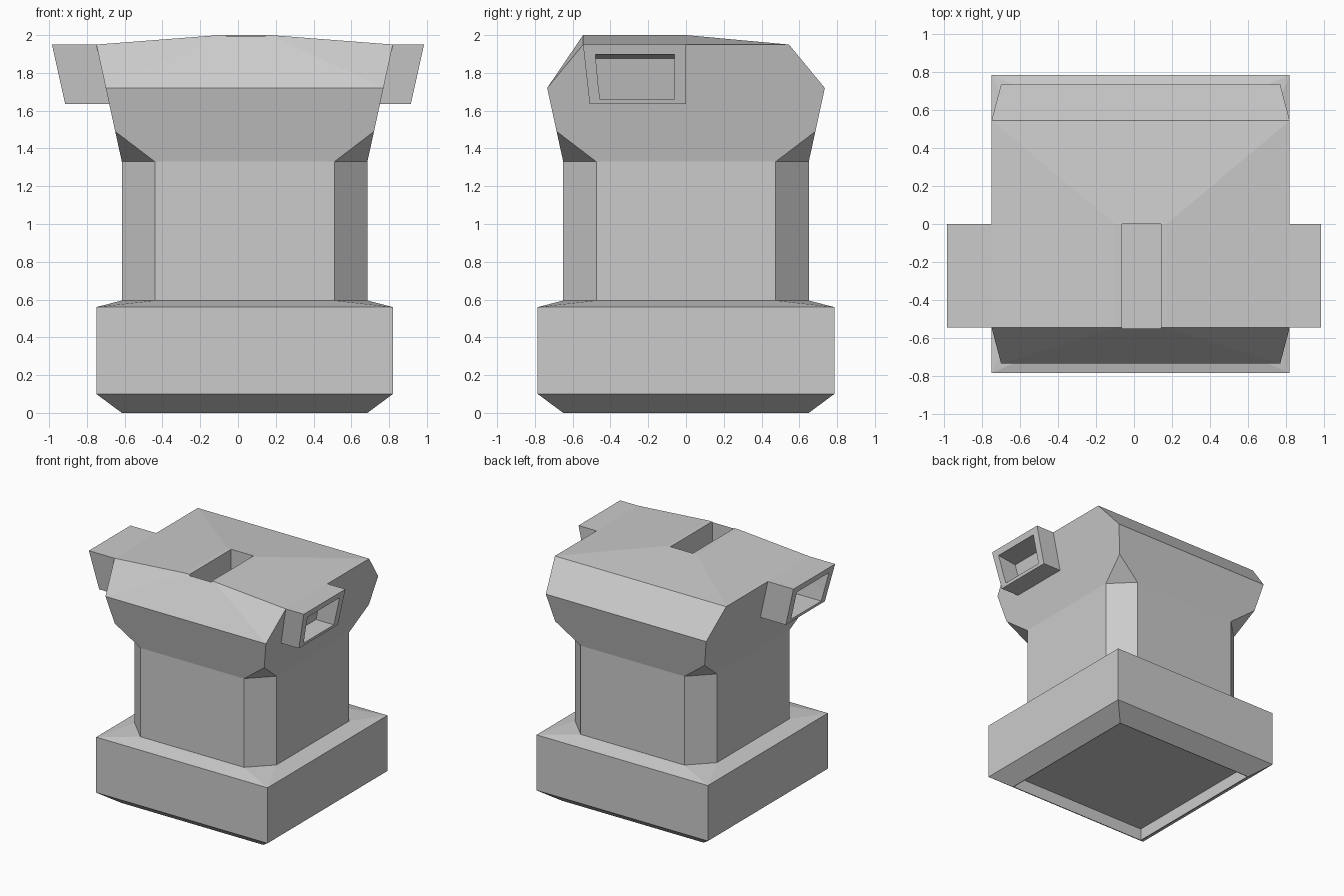
import bpy, bmesh
from mathutils import Vector

if "Cube" in bpy.data.objects:
    bpy.data.objects.remove(bpy.data.objects["Cube"])

grey = bpy.data.materials.new("stone_grey")
grey.use_nodes = True
grey.diffuse_color = (0.6, 0.6, 0.6, 1)
grey.node_tree.nodes["Principled BSDF"].inputs["Base Color"].default_value = (0.6, 0.6, 0.6, 1)

CX = 0.035  # body sits slightly off the middle between the arms


def hull(name, points, offset=0.0):
    """Flat-faced convex solid around the given points."""
    bm = bmesh.new()
    for p in points:
        bm.verts.new(Vector(p) + Vector((offset, 0, 0)))
    out = bmesh.ops.convex_hull(bm, input=bm.verts)
    spare = {v for v in out["geom_interior"] + out["geom_unused"]
             if isinstance(v, bmesh.types.BMVert)}
    bmesh.ops.delete(bm, geom=list(spare), context="VERTS")
    bmesh.ops.dissolve_limit(bm, angle_limit=0.01, verts=bm.verts, edges=bm.edges)
    bmesh.ops.recalc_face_normals(bm, faces=bm.faces)
    mesh = bpy.data.meshes.new(name)
    bm.to_mesh(mesh)
    bm.free()
    mesh.materials.append(grey)
    ob = bpy.data.objects.new(name, mesh)
    bpy.context.scene.collection.objects.link(ob)
    return ob


def rect(hx, hy, z):
    return [(sx * hx, sy * hy, z) for sx in (-1, 1) for sy in (-1, 1)]


def octagon(h, inner, z):
    return rect(h, inner, z) + rect(inner, h, z)


def box(x0, x1, y0, y1, z0, z1):
    return [(x, y, z) for x in (x0, x1) for y in (y0, y1) for z in (z0, z1)]


def cut(ob, cutter):
    """Subtract the cutter and remove it."""
    cutter.hide_render = True
    mod = ob.modifiers.new("cut", "BOOLEAN")
    mod.operation, mod.solver, mod.object = "DIFFERENCE", "EXACT", cutter
    bpy.context.view_layer.objects.active = ob
    bpy.ops.object.modifier_apply(modifier=mod.name)
    bpy.data.objects.remove(cutter)


# Base block: bevelled below, sloping up to the column, hollow underneath
base = hull("base", rect(0.65, 0.65, 0) + rect(0.785, 0.785, 0.1)
            + rect(0.785, 0.785, 0.56) + octagon(0.65, 0.475, 0.595), CX)
cut(base, hull("base_cutter", box(-0.645, 0.645, -0.645, 0.645, -0.1, 0.1), CX))

# Column with chamfered corners
hull("column", octagon(0.65, 0.475, 0.58) + octagon(0.65, 0.475, 1.33), CX)

# Flared head with a shallow peaked roof
roof = [(x, y, 2.0) for x in (-0.135, 0.135) for y in (-0.545, 0)]
head = hull("head", octagon(0.65, 0.475, 1.33) + rect(0.685, 0.685, 1.49)
            + rect(0.735, 0.735, 1.72) + rect(0.785, 0.545, 1.95) + roof, CX)
cut(head, hull("slot_cutter", box(-0.062, 0.142, -0.55, 0, 1.72, 2.1)))

# Hollow side arms with slanted ends
for side, name in ((1, "left_arm"), (-1, "right_arm")):
    shell, hole = [], []
    for y_top, y_low in ((-0.545, -0.51), (0, 0)):
        shell += [(side * x, y_top, 1.95) for x in (0.65, 0.985)]
        shell += [(side * x, y_low, 1.635) for x in (0.65, 0.915)]
    for y_top, y_low in ((-0.48, -0.455), (-0.06, -0.06)):
        hole += [(side * 0.68, y_top, 1.86), (side * 1.1, y_top, 1.915)]
        hole += [(side * 0.68, y_low, 1.66), (side * 1.1, y_low, 1.66)]
    arm = hull(name, shell)
    cut(arm, hull("arm_cutter", hole))
